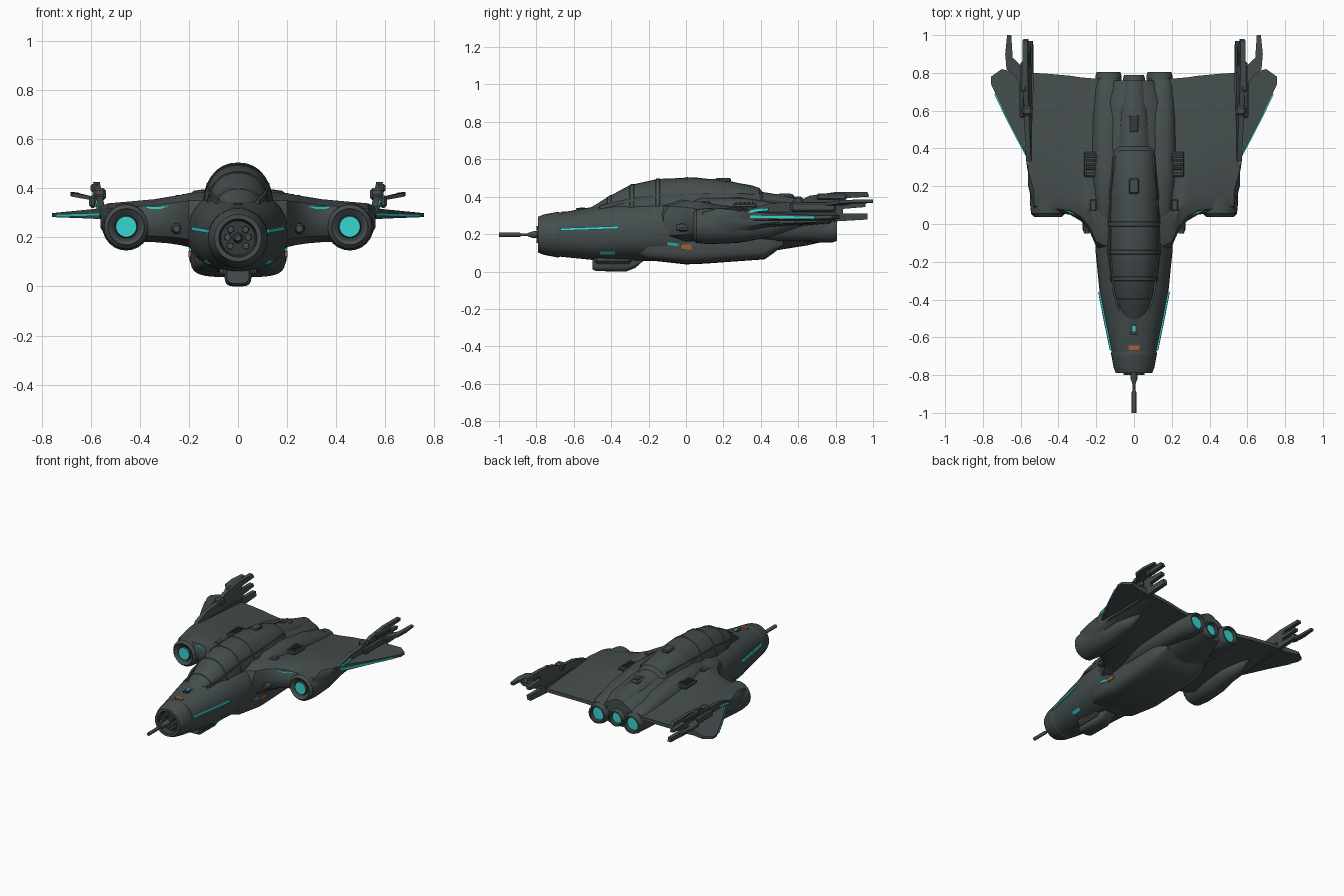
import bpy, bmesh, math
from mathutils import Vector

if "Cube" in bpy.data.objects:
    bpy.data.objects.remove(bpy.data.objects["Cube"])

def mat(name, c):
    m = bpy.data.materials.new(name)
    m.diffuse_color = (*c, 1)
    m.use_nodes = True
    m.node_tree.nodes["Principled BSDF"].inputs["Base Color"].default_value = m.diffuse_color
    return m

HULL = mat("hull_grey", (0.060, 0.075, 0.075))
DARK = mat("dark_metal", (0.035, 0.043, 0.043))
CYAN = mat("cyan_glow", (0.037, 0.68, 0.64))
ORANGE = mat("orange_mark", (0.38, 0.12, 0.03))

def finish(name, bm, mats=(HULL,), mirror=False, angle=32):
    bmesh.ops.remove_doubles(bm, verts=bm.verts, dist=0.0004)
    bmesh.ops.recalc_face_normals(bm, faces=bm.faces)
    me = bpy.data.meshes.new(name)
    bm.to_mesh(me)
    bm.free()
    for m in mats:
        me.materials.append(m)
    me.shade_smooth()
    me.set_sharp_from_angle(angle=math.radians(angle))
    ob = bpy.data.objects.new(name, me)
    bpy.context.collection.objects.link(ob)
    if mirror:
        ob.modifiers.new("mirror", 'MIRROR').use_mirror_merge = False
    return ob

def loft(name, rings, mats=(HULL,), mirror=False, caps=True, rule=None, angle=32):
    bm = bmesh.new()
    vs = [[bm.verts.new(p) for p in r] for r in rings]
    n = len(vs[0])
    for k, (a, b) in enumerate(zip(vs, vs[1:])):
        for i in range(n):
            f = bm.faces.new((a[i], a[(i + 1) % n], b[(i + 1) % n], b[i]))
            f.material_index = rule(k) if rule else 0
    if caps:
        bm.faces.new(vs[0])
        bm.faces.new(vs[-1])
    return finish(name, bm, mats, mirror, angle)

def lathe(name, cx, cz, prof, mats=(HULL,), rule=None, mirror=False, n=20):
    """Turn (radius, y) points about an axis along y."""
    rings = [[(cx + max(r, 1e-5) * math.cos(2 * math.pi * i / n), y,
               cz + max(r, 1e-5) * math.sin(2 * math.pi * i / n)) for i in range(n)]
             for r, y in prof]
    return loft(name, rings, mats, mirror, False, rule)

def prism(name, poly, offset, mats=(HULL,), mirror=False):
    """Extrude a planar outline by an offset vector."""
    o = Vector(offset)
    return loft(name, [poly, [Vector(p) + o for p in poly]], mats, mirror)

def box(name, c, s, m=HULL, mirror=False, bevel=0.0):
    bm = bmesh.new()
    bmesh.ops.create_cube(bm, size=1)
    for v in bm.verts:
        v.co = Vector(c) + Vector([a * b for a, b in zip(v.co, s)])
    if bevel:
        bmesh.ops.bevel(bm, geom=bm.edges[:], offset=bevel, segments=1, affect='EDGES')
    return finish(name, bm, (m,), mirror)

def bar(name, pts, w, h, m=HULL, mirror=False):
    """Rectangular bar following points in the plan."""
    rings = []
    for i, p in enumerate(pts):
        d = Vector(pts[min(i + 1, len(pts) - 1)]) - Vector(pts[max(i - 1, 0)])
        s = Vector((d.y, -d.x, 0)).normalized() * w / 2
        u = Vector((0, 0, h / 2))
        p = Vector(p)
        rings.append([p - s - u, p + s - u, p + s + u, p - s + u])
    return loft(name, rings, (m,), mirror)

def section(y, hw, zb, zw, zt, e=2.3, n=32, cx=0.0):
    r = []
    for i in range(n):
        t = 2 * math.pi * i / n
        c, s = math.cos(t), math.sin(t)
        h = zt - zw if s > 0 else zw - zb
        r.append((cx + hw * math.copysign(abs(c) ** (2 / e), c), y,
                  zw + h * math.copysign(abs(s) ** (2 / e), s)))
    return r

def interp(table, y):
    for a, b in zip(table, table[1:]):
        if a[0] <= y <= b[0]:
            t = (y - a[0]) / (b[0] - a[0])
            return [p + (q - p) * t for p, q in zip(a, b)]
    return list(table[-1])

# Fuselage: y, half width, bottom, widest height, top
FUS = [(-.68, .118, .08, .20, .313), (-.5, .155, .062, .205, .345), (-.36, .182, .058, .21, .37),
       (-.15, .203, .055, .21, .39), (.05, .205, .06, .22, .41), (.4, .20, .10, .23, .40),
       (.65, .17, .14, .24, .365), (.76, .12, .165, .24, .335)]
loft("fuselage", [section(*s) for s in FUS])

# Nose collar with recessed gun bay
nose = [(.119, -.675), (.122, -.685), (.119, -.70), (.108, -.76), (.096, -.79), (.078, -.79), (.07, -.745), (0, -.745)]
lathe("nose_collar", 0, .197, nose, (HULL, DARK), lambda k: int(k >= 5), n=28)
lathe("gun_barrel", 0, .197, [(0, -1), (.012, -1), (.012, -.89), (.007, -.88), (.007, -.85),
                              (.018, -.82), (.022, -.74)], n=12)
for i, (x, z) in enumerate([(.042, .2), (.032, .165), (.03, .232)]):
    lathe(f"nose_sensor_{i}", x, z, [(0, -.80), (.013, -.80), (.015, -.74)], mirror=True, n=10)

# Canopy and spine: y, half width, base, base, top
CAN = [(-.52, .05, .30, .30, .335), (-.42, .095, .30, .30, .397), (-.3, .125, .30, .30, .462),
       (-.15, .143, .30, .30, .495), (.05, .145, .30, .30, .503), (.25, .138, .30, .30, .480),
       (.39, .12, .30, .30, .448), (.41, .11, .28, .28, .425), (.6, .09, .28, .28, .395), (.76, .07, .25, .25, .35)]
loft("canopy", [section(*s, e=2.25) for s in CAN])

def hoop(name, y, w, grow):
    rs = []
    for yy, g in ((y - w, 0), (y - w * .8, grow), (y + w * .8, grow), (y + w, 0)):
        s = interp(CAN, yy)
        rs.append(section(yy, s[1] + g, .29, .30, s[4] + g, 2.25))
    loft(name, rs)

for i, y in enumerate((-.41, -.29, -.15, .0)):
    hoop(f"canopy_frame_{i}", y, .012, .003)
hoop("canopy_rear_fairing", .25, .13, .004)
bar("canopy_sill", [(.08, -.46, .342), (.108, -.36, .368), (.122, -.15, .405), (.122, .1, .41), (.10, .36, .405)], .012, .02, mirror=True)
box("canopy_hatch", (0, .2, .49), (.055, .08, .022), bevel=.006)
box("spine_block", (0, .53, .398), (.06, .1, .034), bevel=.012)
box("spine_vent", (0, .53, .414), (.03, .06, .006), DARK)

# Belly keel and chin pod
loft("belly_keel", [section(y, w, zb, .15, .22, 4.5) for y, w, zb in
     [(-.25, .15, .075), (-.2, .18, .06), (0, .195, .038), (.1, .195, .042), (.42, .20, .065), (.47, .19, .10), (.52, .16, .14)]])
loft("chin_pod", [section(y, w, zb, .06, .10, 4) for y, w, zb in
     [(-.5, .045, .012), (-.48, .055, .002), (-.32, .055, 0), (-.27, .05, .02), (-.23, .04, .055)]])
box("chin_mount", (0, -.39, .065), (.15, .2, .05), bevel=.015)

# Wings: x, leading y, trailing y, bottom, top, trailing height
def airfoil(x, y0, y1, zb, zt, te):
    zm = (zb + zt) / 2
    up = [(0, zm + .3 * (zt - zm)), (.03, zm + .72 * (zt - zm)), (.14, zt), (.5, te + (zt - te) * .6), (1, te + .012)]
    lo = [(1, te - .012), (.5, te + (zb - te) * .5), (.14, zb), (.03, zm + .72 * (zb - zm)), (0, zm + .3 * (zb - zm))]
    return [(x, y0 + (y1 - y0) * t, z) for t, z in up + lo]

loft("wing", [airfoil(*s) for s in [
    (.08, -.18, .77, .14, .385, .27), (.2, -.12, .77, .16, .38, .27), (.235, -.04, .772, .168, .372, .272),
    (.28, .015, .776, .175, .365, .275), (.34, .05, .785, .18, .355, .28), (.45, .062, .795, .18, .345, .285),
    (.53, .075, .80, .19, .338, .288), (.56, .2, .80, .24, .325, .29)]], mirror=True)

# Intake pods on the wing fronts
lathe("intake_pod", .455, .243, [(0, .046), (.042, .046), (.047, .056), (.06, .052), (.074, .038), (.09, .055), (.097, .12),
      (.09, .28), (.06, .45), (0, .62)], (HULL, CYAN, DARK), lambda k: 1 if k == 0 else 2 if k < 3 else 0, True, 24)
lathe("wing_cannon", .25, .235, [(0, -.05), (.014, -.05), (.022, -.03), (.024, .1)], mirror=True, n=10)
bar("wing_light", [(.25, .02, .322), (.30, .045, .320), (.37, .075, .320)], .008, .009, CYAN, True)

# Engine humps and exhaust nozzles
loft("engine_hump", [section(y, w, .16, .25, zt, 2.6, 20, .14) for y, w, zt in
     [(.0, .05, .36), (.08, .08, .393), (.3, .095, .395), (.55, .085, .36), (.72, .07, .315), (.765, .06, .295)]], mirror=True)
noz = [(.055, .6), (.07, .68), (.07, .78), (.062, .806), (.052, .806), (.044, .784), (0, .784)]
glow_rule = lambda k: 2 if k == 5 else 1 if k == 4 else 0
lathe("engine_nozzle", .135, .225, noz, (HULL, DARK, CYAN), glow_rule, True)
lathe("centre_nozzle", 0, .225, [(r * .85, y - .016) for r, y in noz], (HULL, DARK, CYAN), glow_rule)

# Winglets with glowing leading edges
edge = [(.545, .32), (.6, .42), (.68, .575), (.757, .74)]
plan = edge + [(.757, .78), (.70, .82), (.62, .80), (.53, .80)]
def wz(x): return .297 - (x - .53) * .03
loft("winglet", [[(x, y, wz(x) + s * (.008 + .10 * max(0, .72 - x) * .9)) for x, y in plan] for s in (-1, 1)], mirror=True)
bar("winglet_light", [(x + .001, y, wz(x) - .003) for x, y in edge[:3] + [(.735, .69)]], .009, .012, CYAN, True)

# Upright fins with forked tails
fin = [(.28, .29), (.34, .335), (.45, .365), (.6, .375), (.66, .405), (.8, .425), (.97, .425), (.98, .40), (.84, .392),
       (.83, .37), (.96, .365), (.96, .345), (.84, .335), (.84, .31), (.97, .31), (.97, .278), (.8, .268), (.4, .25)]
loft("fin", [[(x + (z - .3) * .2, y, z) for y, z in fin] for x in (.538, .565)], mirror=True)
box("fin_pod", (.592, .68, .345), (.03, .24, .05), mirror=True, bevel=.01)
box("fin_clamp", (.565, .6, .375), (.055, .05, .05), mirror=True, bevel=.01)
box("fin_rear_pod", (.585, .78, .40), (.03, .16, .035), mirror=True, bevel=.008)
bar("fin_light", [(.560, .32, .317), (.573, .38, .326), (.579, .44, .333)], .009, .014, CYAN, True)
prism("tail_blade", [(.60, .74, .352), (.63, .78, .357), (.675, .82, .365), (.682, .90, .368), (.672, 1, .368),
      (.65, 1, .366), (.642, .88, .362), (.60, .84, .352)], (0, 0, .016), mirror=True)

# Wing vents and panels
for i in range(5):
    box(f"vent_slat_{i}", (.225, .27 + i * .022, .357), (.06, .012, .03), DARK if i % 2 else HULL, True, .002)
box("vent_frame", (.225, .315, .353), (.08, .13, .022), mirror=True, bevel=.006)
box("wing_hatch", (.215, .10, .368), (.035, .06, .016), mirror=True, bevel=.005)

# Markings that follow the fuselage skin
def skin_strip(name, y0, y1, z0, z1, h, m, extra=.004):
    rs = []
    for i in range(9):
        t = i / 8
        y, z = y0 + (y1 - y0) * t, z0 + (z1 - z0) * t
        _, hw, zb, zw, zt = interp(FUS, y)
        def sx(q):
            d = abs(q - zw) / ((zt - zw) if q > zw else (zw - zb))
            return hw * (1 - d ** 2.3) ** (1 / 2.3)
        a, b = sx(z - h / 2), sx(z + h / 2)
        rs.append([(a - .001, y, z - h / 2), (a + extra, y, z - h / 2), (b + extra, y, z + h / 2), (b - .001, y, z + h / 2)])
    loft(name, rs, (m,), True)

skin_strip("nose_light", -.67, -.36, .225, .236, .014, CYAN, .0085)
skin_strip("chin_light", -.46, -.38, .10, .098, .016, CYAN, .006)
skin_strip("side_light", -.10, -.04, .15, .142, .015, CYAN, .007)
box("side_mark", (.197, 0, .132), (.0095, .06, .026), ORANGE, True)
box("nose_mark", (0, -.655, .3165), (.06, .022, .0095), ORANGE)
box("nose_plate", (0, -.555, .335), (.035, .065, .009), DARK)
box("nose_top_light", (0, -.555, .338), (.018, .03, .009), CYAN)
